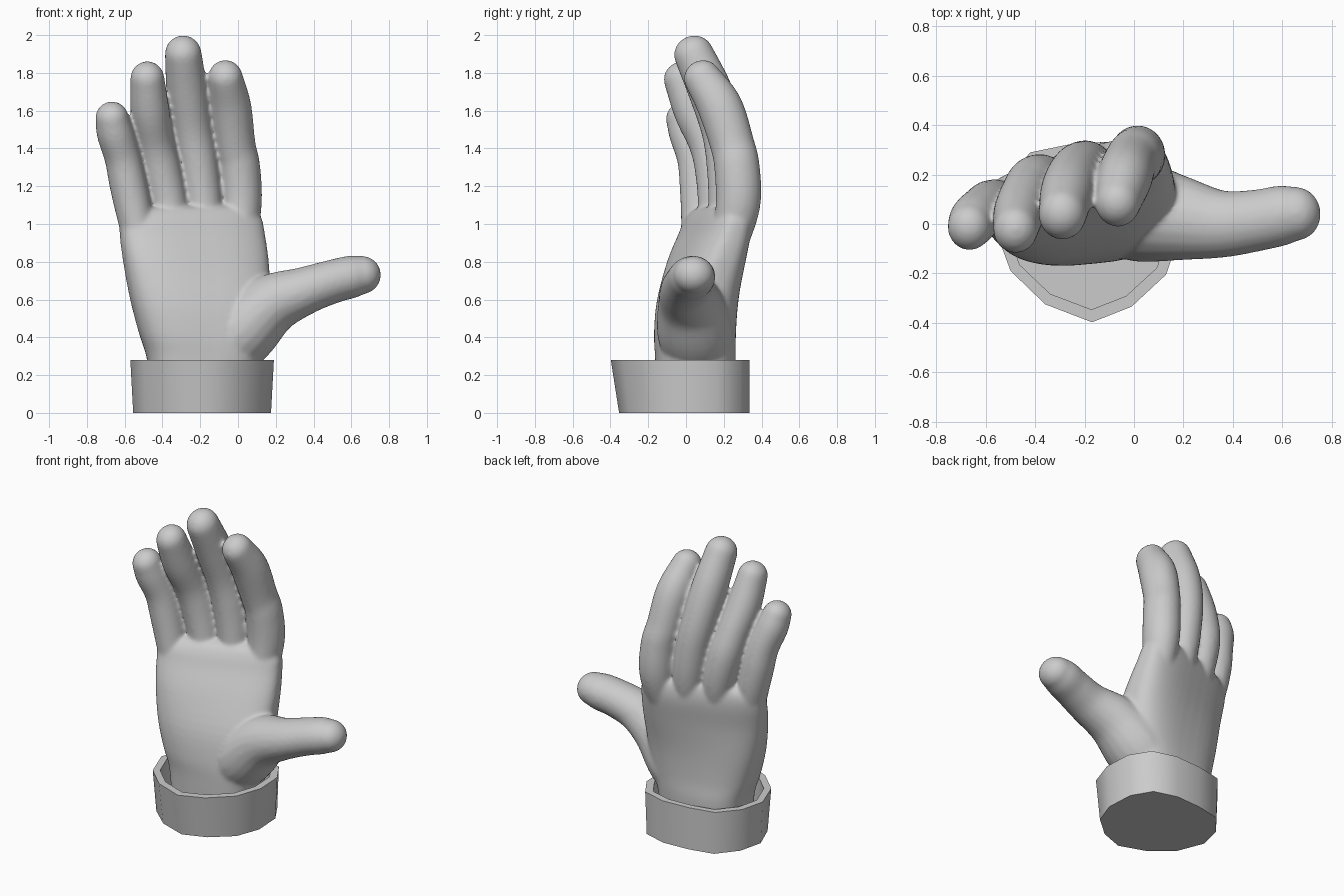
import bpy, bmesh, math
from mathutils import Vector

if "Cube" in bpy.data.objects:
    bpy.data.objects.remove(bpy.data.objects["Cube"])


def bridge(bm, rings):
    """Skin a list of closed point rings and cap both ends."""
    vs = [[bm.verts.new(p) for p in r] for r in rings]
    n = len(vs[0])
    for a, b in zip(vs, vs[1:]):
        for i in range(n):
            bm.faces.new((a[i], a[(i + 1) % n], b[(i + 1) % n], b[i]))
    bm.faces.new(vs[0][::-1])
    bm.faces.new(vs[-1])


def lerp_curve(pts, steps):
    """Catmull-Rom curve through points of any dimension."""
    p = [Vector(q) for q in pts]
    p = [p[0] * 2 - p[1]] + p + [p[-1] * 2 - p[-2]]
    out = []
    for i in range(1, len(p) - 2):
        a, b, c, d = p[i - 1:i + 3]
        for k in range(steps):
            t = k / steps
            out.append(0.5 * (2 * b + (c - a) * t + (2 * a - 5 * b + 4 * c - d) * t * t
                              + (3 * b - a - 3 * c + d) * t ** 3))
    return out + [p[-2]]


def digit(bm, pts):
    """Tube through (x, y, z, radius) points with a rounded tip."""
    path = lerp_curve(pts, 6)
    rings = []

    def ring(c, t, r):
        u = Vector((0, 1, 0)).cross(t).normalized()
        v = t.cross(u)
        return [c + (u * math.cos(a) + v * math.sin(a) * 1.08) * r
                for a in (2 * math.pi * i / 20 for i in range(20))]

    for i, q in enumerate(path):
        a, b = path[max(i - 1, 0)], path[min(i + 1, len(path) - 1)]
        t = (Vector(b[:3]) - Vector(a[:3])).normalized()
        rings.append(ring(Vector(q[:3]), t, q[3]))
    end, r = Vector(path[-1][:3]), path[-1][3]
    for k in range(1, 6):
        a = math.radians(17 * k)
        rings.append(ring(end + t * r * math.sin(a), t, r * math.cos(a)))
    bridge(bm, rings)


def finish(name, bm):
    bmesh.ops.recalc_face_normals(bm, faces=bm.faces)
    me = bpy.data.meshes.new(name)
    bm.to_mesh(me)
    bm.free()
    ob = bpy.data.objects.new(name, me)
    bpy.context.collection.objects.link(ob)
    bpy.context.view_layer.objects.active = ob
    ob.select_set(True)
    return ob


# Palm: z, left x, left y, right x, right y, half thickness
bm = bmesh.new()
palm = [(0.06, -0.46, 0.03, 0.08, 0.06, 0.20), (0.28, -0.48, 0.03, 0.11, 0.07, 0.21),
        (0.42, -0.52, 0.005, 0.15, 0.09, 0.207), (0.60, -0.565, -0.005, 0.165, 0.13, 0.195),
        (0.80, -0.60, 0.005, 0.155, 0.21, 0.165), (0.95, -0.62, 0.04, 0.135, 0.265, 0.137),
        (1.03, -0.615, 0.06, 0.12, 0.28, 0.118), (1.08, -0.53, 0.10, 0.08, 0.275, 0.09),
        (1.10, -0.40, 0.15, 0.04, 0.26, 0.04)]
rings = []
for z, lx, ly, rx, ry, h in lerp_curve(palm, 4):
    c = Vector(((lx + rx) / 2, (ly + ry) / 2, z))
    u = Vector(((rx - lx) / 2, (ry - ly) / 2, 0))
    v = Vector((-u.y, u.x, 0)).normalized() * h
    ring = []
    for i in range(48):
        a = 2 * math.pi * i / 48
        s, k = math.sin(a), math.cos(a)
        ring.append(c + u * math.copysign(abs(k) ** 0.7, k) + v * math.copysign(abs(s) ** 0.7, s))
    rings.append(ring)
bridge(bm, rings)

# Fingers and thumb
for pts in (
    # index
    [(0.0, 0.22, 0.85, 0.085), (0.016, 0.275, 1.1, 0.11), (0.006, 0.27, 1.3, 0.112),
     (-0.016, 0.245, 1.42, 0.109), (-0.04, 0.18, 1.62, 0.111), (-0.066, 0.085, 1.775, 0.092)],
    # middle
    [(-0.16, 0.19, 0.85, 0.08), (-0.183, 0.225, 1.1, 0.1), (-0.212, 0.222, 1.32, 0.106),
     (-0.243, 0.195, 1.5, 0.107), (-0.27, 0.13, 1.7, 0.109), (-0.29, 0.04, 1.9, 0.098)],
    # ring finger
    [(-0.34, 0.13, 0.85, 0.08), (-0.365, 0.17, 1.08, 0.1), (-0.406, 0.162, 1.28, 0.106),
     (-0.438, 0.122, 1.43, 0.101), (-0.466, 0.045, 1.6, 0.103), (-0.48, -0.022, 1.77, 0.091)],
    # little finger
    [(-0.50, 0.06, 0.82, 0.08), (-0.546, 0.075, 1.04, 0.095), (-0.582, 0.072, 1.21, 0.099),
     (-0.611, 0.055, 1.35, 0.096), (-0.65, 0.015, 1.48, 0.098), (-0.667, -0.012, 1.56, 0.089)],
    # thumb
    [(-0.12, 0.07, 0.28, 0.165), (0.02, 0.05, 0.43, 0.188), (0.17, 0.025, 0.57, 0.163),
     (0.35, 0.0, 0.645, 0.128), (0.50, 0.015, 0.695, 0.116), (0.60, 0.035, 0.72, 0.113),
     (0.655, 0.042, 0.73, 0.102)],
):
    digit(bm, pts)
hand = finish("hand", bm)
rm = hand.modifiers.new("merge", 'REMESH')
rm.mode = 'VOXEL'
rm.voxel_size = 0.01
rm.use_smooth_shade = True
sm = hand.modifiers.new("soften", 'SMOOTH')
sm.factor = 0.5
sm.iterations = 16
hand.select_set(False)

# Cuff: faceted hollow band, flared towards the front, with a closed bottom
OUTLINE = [(-0.17, -0.398), (-0.01, -0.335), (0.13, -0.205), (0.19, -0.03), (0.18, 0.16),
           (0.10, 0.29), (-0.06, 0.335), (-0.25, 0.325), (-0.42, 0.29), (-0.53, 0.16),
           (-0.57, 0.0), (-0.50, -0.19), (-0.36, -0.325)]


def outline(z, sx, front, back):
    return [Vector((-0.19 + (x + 0.19) * sx, y * (front if y < 0 else back), z)) for x, y in OUTLINE]


bm = bmesh.new()
bridge(bm, [outline(0, 0.96, 0.89, 1.0), outline(0.28, 1, 1, 1),
            outline(0.28, 0.88, 0.87, 0.88), outline(0.05, 0.88, 0.87, 0.88)])
cuff = finish("cuff", bm)
bpy.ops.object.shade_smooth_by_angle(angle=math.radians(60))
